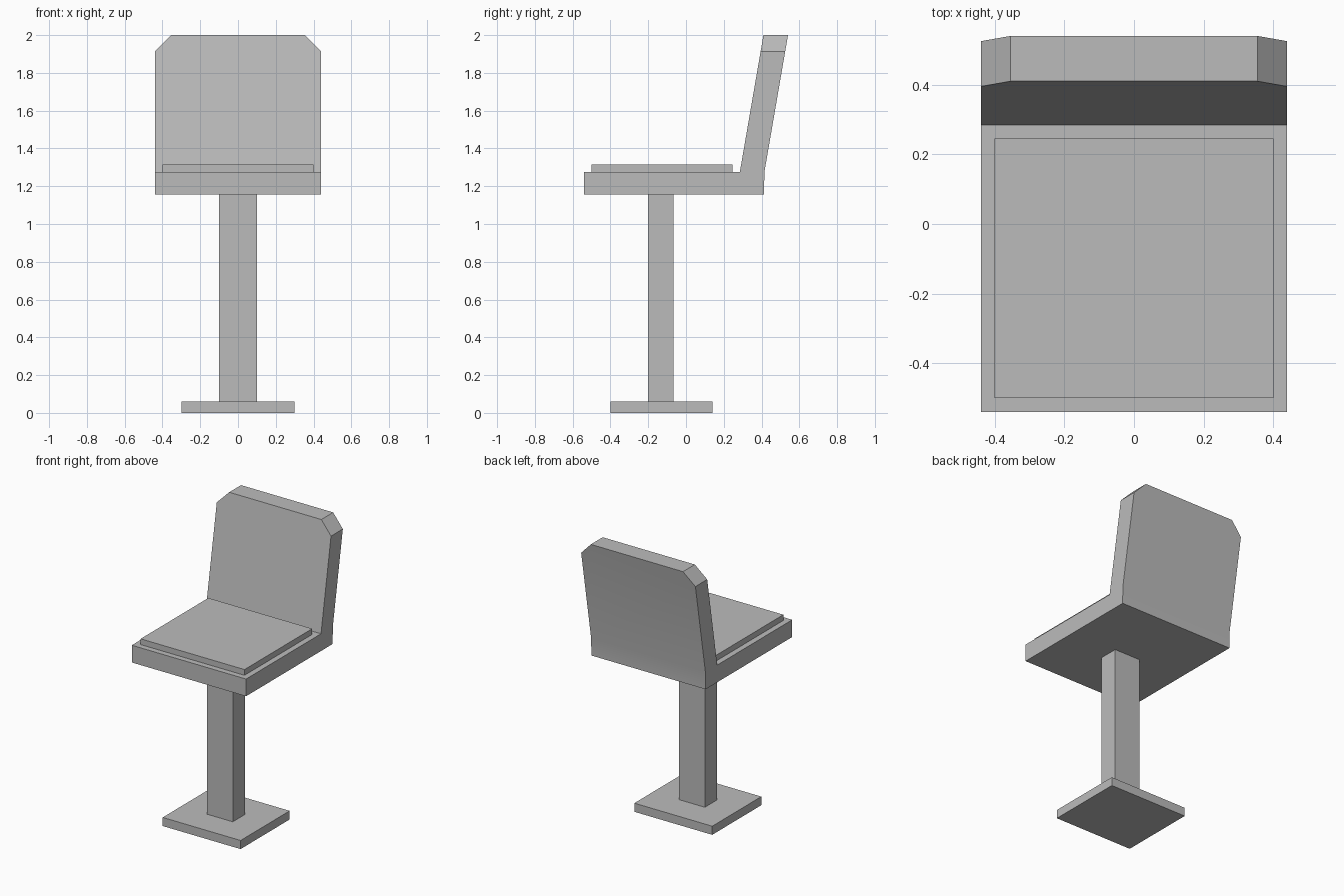
import bpy, bmesh
from mathutils import Vector

default = bpy.data.objects.get("Cube")
if default:
    bpy.data.objects.remove(default, do_unlink=True)

grey = bpy.data.materials.new("plain_grey")
grey.use_nodes = True
COLOUR = (0.5, 0.5, 0.5, 1)
grey.diffuse_color = COLOUR
grey.node_tree.nodes["Principled BSDF"].inputs["Base Color"].default_value = COLOUR


def finish(name, bm):
    """Turn a bmesh into a named grey object."""
    bmesh.ops.recalc_face_normals(bm, faces=bm.faces)
    mesh = bpy.data.meshes.new(name)
    bm.to_mesh(mesh)
    bm.free()
    mesh.materials.append(grey)
    obj = bpy.data.objects.new(name, mesh)
    bpy.context.collection.objects.link(obj)
    return obj


def block(name, half_x, y0, y1, z0, z1, bevel=0):
    """Box centred on x, with an optional chamfer round its top."""
    bm = bmesh.new()
    bmesh.ops.create_cube(bm, size=1)
    for v in bm.verts:
        v.co = (v.co.x * 2 * half_x,
                y0 if v.co.y < 0 else y1,
                z0 if v.co.z < 0 else z1)
    if bevel:
        top = [e for e in bm.edges if all(v.co.z == z1 for v in e.verts)]
        top = [e for e in top if e.is_valid]
        bmesh.ops.bevel(bm, geom=top, offset=bevel, segments=1, affect='EDGES')
    return finish(name, bm)


# Pedestal
block("floor_plate", 0.30, -0.40, 0.14, 0, 0.06)
block("post", 0.10, -0.20, -0.065, 0.06, 1.155)

# Seat and leaning backrest: one side profile swept across the width
HALF = 0.44
profile = [(-0.54, 1.155), (0.413, 1.155), (0.415, 1.275), (0.54, 2.0),
           (0.41, 2.0), (0.285, 1.275), (-0.54, 1.275)]
bm = bmesh.new()
side = bm.faces.new([bm.verts.new((-HALF, y, z)) for y, z in profile])
swept = bmesh.ops.extrude_face_region(bm, geom=[side])["geom"]
bmesh.ops.translate(bm, vec=(2 * HALF, 0, 0),
                    verts=[g for g in swept if isinstance(g, bmesh.types.BMVert)])
bmesh.ops.recalc_face_normals(bm, faces=bm.faces)

# Clipped upper corners of the backrest
for s in (-1, 1):
    cut = bmesh.ops.bisect_plane(
        bm, geom=bm.verts[:] + bm.edges[:] + bm.faces[:],
        plane_co=(s * HALF, 0, 1.913), plane_no=Vector((s * 0.087, 0, 0.085)),
        clear_outer=True)["geom_cut"]
    bmesh.ops.holes_fill(bm, edges=[g for g in cut if isinstance(g, bmesh.types.BMEdge)])
shell = finish("seat_and_backrest", bm)

# Soft bend where the backrest meets the seat behind
bpy.ops.object.select_all(action='DESELECT')
shell.select_set(True)
bpy.context.view_layer.objects.active = shell
bpy.ops.object.shade_smooth_by_angle(angle=0.5)

# Cushion
block("cushion", 0.40, -0.50, 0.245, 1.275, 1.315, bevel=0.02)
